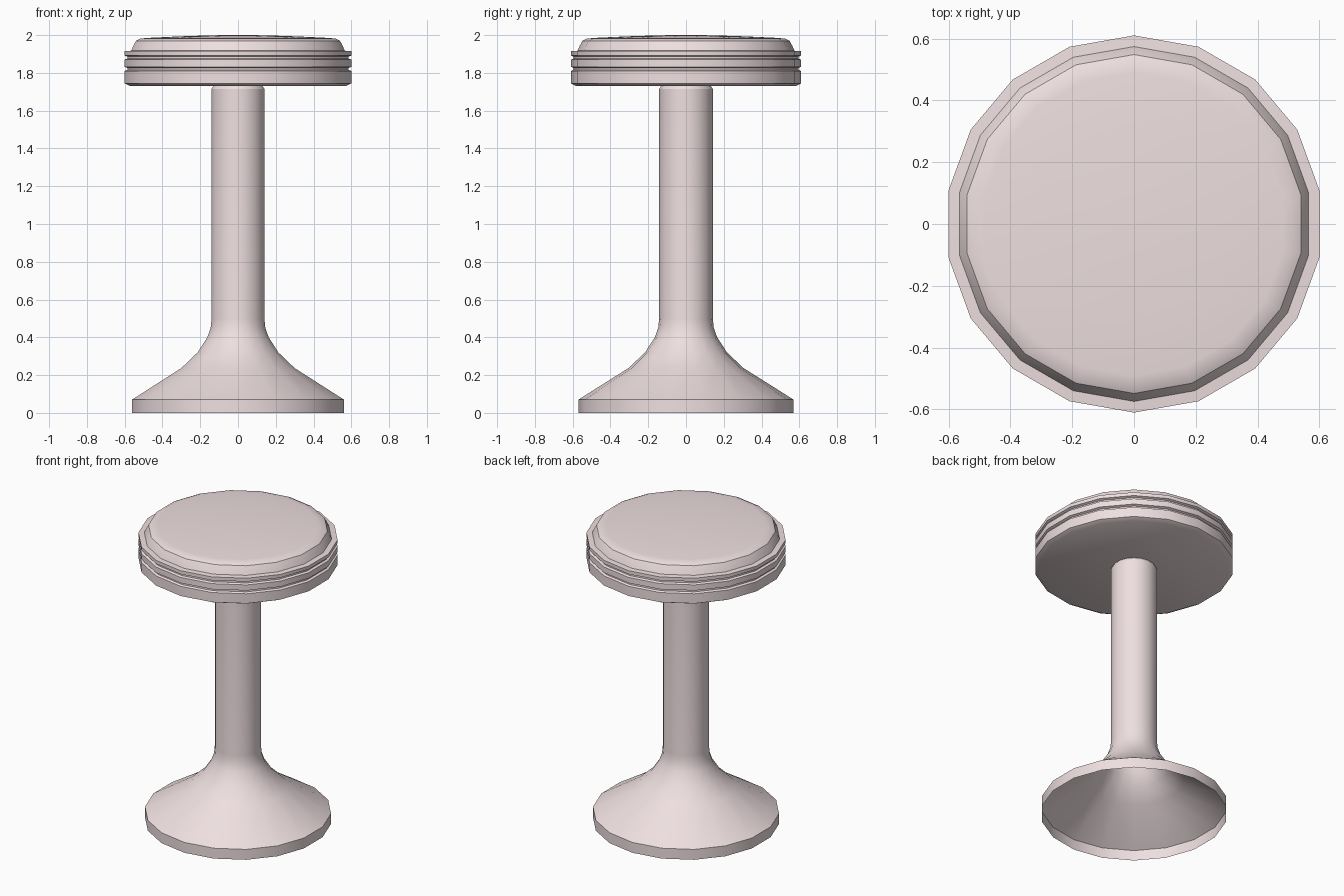
import bpy, bmesh, math

if "Cube" in bpy.data.objects:
    bpy.data.objects.remove(bpy.data.objects["Cube"])

SIDES = 18
mat = bpy.data.materials.new("soft_pink")
mat.diffuse_color = (0.86, 0.74, 0.75, 1)
mat.use_nodes = True
mat.node_tree.nodes["Principled BSDF"].inputs["Base Color"].default_value = mat.diffuse_color


def lathe(name, profile):
    """Revolve (radius, z) points about z; radius 0 makes a pole vertex."""
    bm = bmesh.new()
    rings = []
    for r, z in profile:
        if r == 0:
            rings.append([bm.verts.new((0, 0, z))] * SIDES)
        else:
            rings.append([bm.verts.new((r * math.cos(a), r * math.sin(a), z))
                          for a in (math.pi / 2 + math.tau * i / SIDES for i in range(SIDES))])
    for lo, hi in zip(rings, rings[1:]):
        for i in range(SIDES):
            j = (i + 1) % SIDES
            bm.faces.new(dict.fromkeys((lo[i], lo[j], hi[j], hi[i])))
    mesh = bpy.data.meshes.new(name)
    bm.to_mesh(mesh)
    bm.free()
    ob = bpy.data.objects.new(name, mesh)
    bpy.context.collection.objects.link(ob)
    mesh.materials.append(mat)
    bpy.ops.object.select_all(action='DESELECT')
    ob.select_set(True)
    bpy.context.view_layer.objects.active = ob
    bpy.ops.object.shade_smooth_by_angle(angle=math.radians(32))
    return ob


# Flared pedestal, open underneath, running up into the post
lathe("pedestal", [(0.57, 0), (0.57, 0.07), (0.305, 0.237), (0.217, 0.32),
                   (0.165, 0.40), (0.147, 0.45), (0.142, 0.50),
                   (0.142, 1.715), (0.132, 1.73)])

# Trim band with two grooves and a flat underside
band = [(0, 1.73), (0.58, 1.73), (0.61, 1.745)]
for z in (1.81, 1.87):
    band += [(0.61, z), (0.595, z + 0.006), (0.595, z + 0.016), (0.61, z + 0.022)]
band += [(0.61, 1.915), (0.565, 1.918)]
lathe("seat_band", band)

# Padded cushion, gently domed
lathe("seat_cushion", [(0.575, 1.915), (0.562, 1.945), (0.548, 1.970), (0.525, 1.981),
                       (0.49, 1.985), (0.32, 1.993), (0.15, 1.999), (0, 2.0)])
